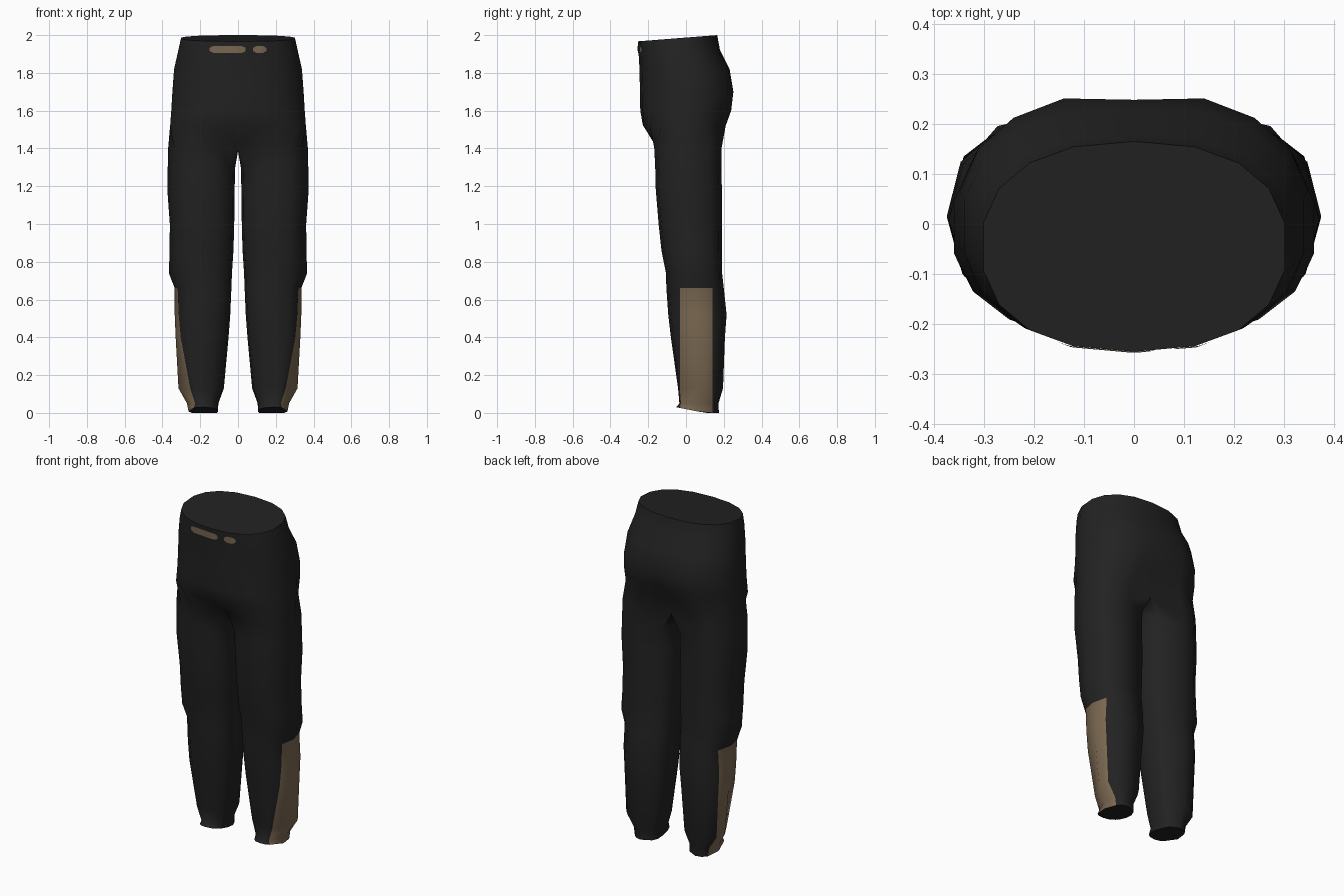
import bpy, bmesh
from math import sin, cos, radians, asin, degrees, copysign
from mathutils import Vector
from mathutils.bvhtree import BVHTree

cube = bpy.data.objects.get("Cube")
if cube:
    bpy.data.objects.remove(cube)


def material(name, rgb):
    m = bpy.data.materials.new(name)
    m.use_nodes = True
    m.diffuse_color = (*rgb, 1)
    m.node_tree.nodes["Principled BSDF"].inputs["Base Color"].default_value = (*rgb, 1)
    return m


black = material("black_cloth", (0.016, 0.016, 0.016))
tan = material("tan_patch", (0.2, 0.142, 0.085))


def power(v, e):
    return copysign(abs(v) ** e, v)


def oval(cx, rx, y0, y1, deg, e):
    """Point on a slightly squared oval running from y0 (front) to y1 (back)."""
    a = radians(deg)
    return (cx + rx * power(cos(a), e),
            (y0 + y1) / 2 + (y1 - y0) / 2 * power(sin(a), e))


# Hips: z, half width, front y, back y, front dip, back dip at the centre
HIPS = [
    (2.00, 0.305, -0.255, 0.165, 0, 0),
    (1.92, 0.320, -0.252, 0.180, 0, 0),
    (1.82, 0.343, -0.246, 0.235, 0, 0.004),
    (1.70, 0.352, -0.244, 0.264, 0, 0.016),
    (1.60, 0.358, -0.242, 0.252, 0, 0.03),
    (1.52, 0.364, -0.238, 0.222, 0.01, 0.05),
]
# Legs: z, inner x, outer x, front y, back y
LEGS = [
    (1.40, 0.000, 0.370, -0.168, 0.188),
    (1.30, 0.015, 0.372, -0.163, 0.187),
    (1.18, 0.018, 0.374, -0.160, 0.190),
    (1.00, 0.020, 0.361, -0.145, 0.190),
    (0.86, 0.024, 0.362, -0.130, 0.190),
    (0.74, 0.032, 0.366, -0.106, 0.191),
    (0.66, 0.035, 0.335, -0.104, 0.200),
    (0.52, 0.041, 0.335, -0.094, 0.215),
    (0.40, 0.050, 0.330, -0.080, 0.206),
    (0.13, 0.075, 0.315, -0.042, 0.196),
    (0.05, 0.104, 0.270, -0.035, 0.172),
    (0.00, 0.106, 0.262, -0.052, 0.174),
]
PATCH_TOP = 0.66
FRONT, BACK = 0, 9      # columns that meet the centre line on the hips
EDGE_A, EDGE_B = 4, 6   # columns bounding the side patch


def hip_ring(bm, row):
    z, hx, y0, y1, dip_front, dip_back = row
    ring = []
    for i in range(10):
        x, y = oval(0, hx, y0, y1, -90 + 20 * i, 0.86)
        if i == FRONT:
            x, y = 0, y + dip_front
        if i == BACK:
            x, y = 0, y - dip_back
        # The waist opening slopes down to the front
        zz = z - 0.033 * (y1 - y) / (y1 - y0) if z == HIPS[0][0] else z
        ring.append(bm.verts.new((x, y, zz)))
    return ring


def leg_ring(bm, row):
    z, xi, xo, y0, y1 = row
    e = 0.85
    angles = [-142, -116, -90, -64, -37, 0, 35, 62, 90, 135, 158, 180, 202]
    if z <= PATCH_TOP:
        # Keep the patch borders upright while the leg tapers
        for col, y in ((EDGE_A, -0.033), (EDGE_B, 0.14)):
            t = (y - (y0 + y1) / 2) / ((y1 - y0) / 2)
            angles[col] = degrees(asin(power(max(-0.92, min(0.92, t)), 1 / e)))
        angles[3] = (angles[2] + angles[EDGE_A]) / 2
        angles[7] = (angles[8] + angles[EDGE_B]) / 2
    ring = []
    for i, a in enumerate(angles):
        x, y = oval((xi + xo) / 2, (xo - xi) / 2, y0, y1, a, e)
        zz = z
        if z == LEGS[0][0]:
            # Crotch seam lies on the centre line
            if i in (FRONT, BACK):
                x, zz = 0, z + 0.01
            elif i > BACK:
                x, zz = 0, z - 0.015
        elif z == 0:
            zz = max(0, 0.2 * (0.1 - y))
        ring.append(bm.verts.new((x, y, zz)))
    return ring


# Trousers: one half lofted down, then mirrored
bm = bmesh.new()
hips = [hip_ring(bm, r) for r in HIPS]
legs = [leg_ring(bm, r) for r in LEGS]
for up, low in zip(hips, hips[1:] + legs[:1]):
    for i in range(9):
        bm.faces.new((low[i], low[i + 1], up[i + 1], up[i]))
for k, (up, low) in enumerate(zip(legs, legs[1:])):
    n = len(up)
    for i in range(n):
        j = (i + 1) % n
        f = bm.faces.new((low[i], low[j], up[j], up[i]))
        if LEGS[k][0] <= PATCH_TOP and EDGE_A <= i < EDGE_B:
            f.material_index = 1
bm.faces.new(hips[0])
bm.faces.new(legs[-1][::-1])
surface = BVHTree.FromBMesh(bm)


def make_object(name, bm, mats):
    me = bpy.data.meshes.new(name)
    bm.to_mesh(me)
    bm.free()
    for m in mats:
        me.materials.append(m)
    ob = bpy.data.objects.new(name, me)
    bpy.context.collection.objects.link(ob)
    bpy.ops.object.select_all(action='DESELECT')
    ob.select_set(True)
    bpy.context.view_layer.objects.active = ob
    bpy.ops.object.shade_smooth_by_angle(angle=radians(50))
    return ob


trousers = make_object("trousers", bm, (black, tan))
mirror = trousers.modifiers.new("mirror", 'MIRROR')
mirror.merge_threshold = 0.001


# Waist marks: thin round-ended strips laid on the front of the waistband
def waist_mark(name, x0, x1, z=1.924, half=0.019, steps=16):
    bm = bmesh.new()
    cols = []
    for s in range(steps + 1):
        x = x0 + (x1 - x0) * s / steps
        d = min(x - x0, x1 - x, half)
        h = half * (0.45 + 0.55 * d / half)
        col = []
        for zz in (z - h, z, z + h):
            hit = surface.ray_cast(Vector((max(abs(x), 0.001), -1, zz)), Vector((0, 1, 0)))[0]
            col.append(bm.verts.new((x, hit.y - 0.004, zz)))
        cols.append(col)
    for a, b in zip(cols, cols[1:]):
        for i in range(2):
            bm.faces.new((a[i], b[i], b[i + 1], a[i + 1]))
    make_object(name, bm, (tan,))


waist_mark("waist_mark_long", -0.15, 0.04)
waist_mark("waist_mark_short", 0.08, 0.15)
